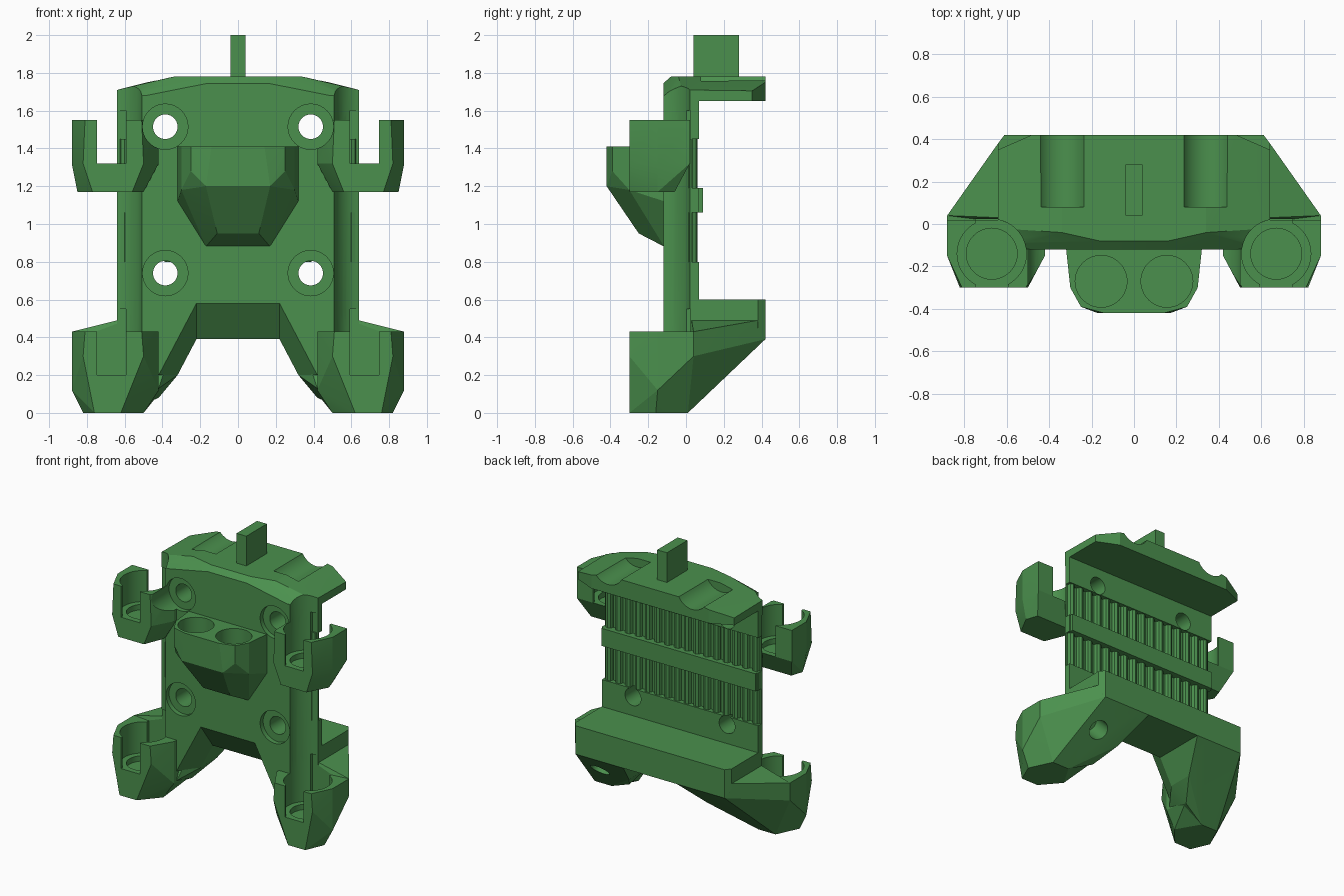
import bpy, bmesh, math
from mathutils import Vector, Matrix

green = bpy.data.materials.new("leaf_green")
green.diffuse_color = (0.07, 0.28, 0.075, 1)


def make(name, bm):
    bmesh.ops.recalc_face_normals(bm, faces=bm.faces)
    me = bpy.data.meshes.new(name)
    bm.to_mesh(me)
    bm.free()
    me.materials.append(green)
    ob = bpy.data.objects.new(name, me)
    bpy.context.collection.objects.link(ob)
    return ob


def hull(name, pts, mirror=False, s=1):
    """Convex solid around points; mirror adds the points' x-mirrored twins."""
    bm = bmesh.new()
    for x, y, z in pts:
        bm.verts.new((x * s, y, z))
        if mirror:
            bm.verts.new((-x, y, z))
    bmesh.ops.remove_doubles(bm, verts=bm.verts, dist=0.0001)
    res = bmesh.ops.convex_hull(bm, input=bm.verts)
    junk = {v for v in res["geom_interior"] + res["geom_unused"]
            if isinstance(v, bmesh.types.BMVert) and v.is_valid}
    bmesh.ops.delete(bm, geom=list(junk), context='VERTS')
    bmesh.ops.dissolve_limit(bm, angle_limit=0.01, verts=bm.verts, edges=bm.edges)
    return make(name, bm)


def box(name, x0, x1, y0, y1, z0, z1):
    return hull(name, [(x, y, z) for x in (x0, x1) for y in (y0, y1) for z in (z0, z1)])


def cyl(name, a, b, r, n=40):
    a, b = Vector(a), Vector(b)
    d = b - a
    bm = bmesh.new()
    m = Matrix.Translation((a + b) / 2) @ d.to_track_quat('Z', 'Y').to_matrix().to_4x4()
    bmesh.ops.create_cone(bm, cap_ends=True, segments=n, radius1=r, radius2=r,
                          depth=d.length, matrix=m)
    return make(name, bm)


def boolean(ob, others, op):
    """Apply a boolean with each helper, then discard the helper."""
    for o in others:
        mod = ob.modifiers.new("bool", 'BOOLEAN')
        mod.operation, mod.object, mod.solver = op, o, 'EXACT'
        bpy.context.view_layer.update()
        dg = bpy.context.evaluated_depsgraph_get()
        me = bpy.data.meshes.new_from_object(ob.evaluated_get(dg))
        ob.modifiers.clear()
        ob.data = me
        bpy.data.objects.remove(o)


# back plate with top shelf, bottom ledge and leg roots
frame = box("frame", -0.64, 0.64, -0.12, 0.07, 0.59, 1.68)
shelf = hull("shelf", [(0.64, -0.12, 1.65), (0.52, -0.12, 1.66), (0.16, -0.12, 1.745),
                       (0.16, -0.08, 1.78), (0.34, -0.04, 1.78), (0.64, -0.02, 1.71),
                       (0.34, 0.42, 1.78), (0.48, 0.42, 1.75), (0.48, 0.42, 1.65),
                       (0.64, 0.35, 1.65), (0.64, 0.35, 1.705)], mirror=True)
ledge = hull("ledge", [(0.23, -0.12, 0.60), (0.23, -0.12, 0.58), (0.23, 0.02, 0.39),
                       (0.23, 0.42, 0.60), (0.23, 0.42, 0.39)], mirror=True)
roots = [hull("leg_root", [(0.22, -0.12, 0.58), (0.42, -0.12, 0.2), (0.64, -0.12, 0.2),
                           (0.64, -0.12, 0.6), (0.22, -0.12, 0.6), (0.22, 0.02, 0.39),
                           (0.32, 0.02, 0.2), (0.22, 0.42, 0.39), (0.22, 0.42, 0.6),
                           (0.61, 0.42, 0.39), (0.61, 0.42, 0.6), (0.64, 0.38, 0.6),
                           (0.64, 0.38, 0.45), (0.32, 0.21, 0.2), (0.5, 0.2, 0.2)], s=s)
         for s in (-1, 1)]
boolean(frame, [shelf, ledge] + roots, 'UNION')

# round vertical side channels and the recesses behind the ribs
boolean(frame, [cyl("channel", (s * 0.67, -0.14, 0.43), (s * 0.67, -0.14, 2), 0.163)
                for s in (-1, 1)], 'DIFFERENCE')
boolean(frame, [box("recess", -0.7, 0.7, 0.032, 0.2, z, z + 0.26) for z in (0.8, 1.19)],
        'DIFFERENCE')
boolean(frame, [box("rail", -0.63, 0.63, 0.04, 0.09, 1.06, 1.19)], 'UNION')

foot = [(0.81, -0.3, 0.43), (0.82, -0.3, 0.3), (0.76, -0.3, 0), (0.62, -0.3, 0),
        (0.5, -0.3, 0.3), (0.51, -0.3, 0.43), (0.88, -0.15, 0.43), (0.88, -0.15, 0.12),
        (0.82, -0.16, 0), (0.42, -0.15, 0.43), (0.42, -0.15, 0.12), (0.5, -0.16, 0),
        (0.88, 0.04, 0.43), (0.88, 0.04, 0.3), (0.74, 0.01, 0), (0.6, 0.01, 0),
        (0.42, 0.1, 0.43), (0.42, 0.06, 0.1), (0.73, 0.22, 0.43), (0.61, 0.4, 0.4)]
heel = [(0.88, 0.04, 0.43), (0.88, 0.04, 0.3), (0.74, 0.01, 0), (0.6, 0.01, 0),
        (0.64, 0.03, 0.49), (0.64, 0.38, 0.49), (0.61, 0.42, 0.49), (0.61, 0.42, 0.39),
        (0.3, 0.42, 0.39), (0.3, 0.42, 0.49), (0.3, 0.04, 0.49), (0.32, 0.21, 0.2),
        (0.32, 0.02, 0.2), (0.42, -0.12, 0.13), (0.42, 0.06, 0.08)]
clip = [(0.81, -0.3, 1.55), (0.88, -0.15, 1.55), (0.88, 0.02, 1.55), (0.59, 0.02, 1.55),
        (0.42, -0.11, 1.55), (0.42, -0.15, 1.55), (0.51, -0.3, 1.55), (0.82, -0.3, 1.32),
        (0.88, -0.15, 1.32), (0.88, 0.02, 1.32), (0.59, 0.02, 1.32), (0.42, -0.15, 1.32),
        (0.42, -0.11, 1.32), (0.5, -0.3, 1.32), (0.77, -0.3, 1.17), (0.56, -0.3, 1.17),
        (0.85, -0.15, 1.17), (0.5, -0.15, 1.17), (0.82, -0.06, 1.17), (0.52, -0.06, 1.17)]
for s in (-1, 1):
    # feet and upper clips
    boolean(frame, [hull("part", p, s=s) for p in (foot, heel, clip)], 'UNION')
    cuts = []
    # wide sockets open at front and back, with a narrower seat in the floor
    for z0, z1 in ((0.2, 0.55), (1.32, 1.6)):
        x = s * 0.67
        cuts.append(cyl("socket", (x, -0.14, z0), (x, -0.14, z1), 0.163))
        cuts.append(cyl("seat", (x, -0.14, z0 - 0.04), (x, -0.14, z1), 0.12))
        cuts.append(box("slot", x - 0.077, x + 0.077, -0.4, 0.024, z0, z1))
    # screw holes with countersunk rims
    for z in (0.74, 1.515):
        cuts.append(cyl("rim", (s * 0.385, -0.4, z), (s * 0.385, -0.085, z), 0.12))
        cuts.append(cyl("hole", (s * 0.385, -0.4, z), (s * 0.385, 0.2, z), 0.065))
    # rounded troughs on the shelf
    cuts.append(cyl("trough", (s * 0.345, 0.08, 1.84), (s * 0.345, 0.6, 1.84), 0.125))
    boolean(frame, cuts, 'DIFFERENCE')
# drain hole under one foot
boolean(frame, [cyl("drain", (0.53, 0.33, 0.15), (0.53, 0.13, 0.35), 0.07)], 'DIFFERENCE')

# vertical rounded ribs on the back
bm = bmesh.new()
for z in (0.93, 1.32):
    for i in range(16):
        m = Matrix.Translation(((i - 7.5) * 0.08, 0.034, z))
        bmesh.ops.create_cone(bm, cap_ends=True, segments=8, radius1=0.028, radius2=0.028,
                              depth=0.26, matrix=m)
ribs = make("grip_ribs", bm)

# twin-bore front pouch
pouch = hull("front_pouch", [(0.32, -0.115, 1.41), (0.3, -0.3, 1.41), (0.25, -0.39, 1.41),
                             (0.14, -0.42, 1.41), (0.32, -0.115, 1.12), (0.3, -0.3, 1.18),
                             (0.25, -0.39, 1.28), (0.17, -0.42, 1.2), (0.11, -0.25, 0.95),
                             (0.17, -0.115, 0.88)], mirror=True)
boolean(pouch, [cyl("bore", (s * 0.155, -0.27, 1.22), (s * 0.155, -0.27, 1.5), 0.122)
                for s in (-1, 1)], 'DIFFERENCE')

# top fin
box("top_fin", -0.04, 0.04, 0.04, 0.28, 1.77, 2.0)

# smooth the round walls, keep all other edges crisp
for ob in (frame, pouch):
    bpy.ops.object.select_all(action='DESELECT')
    ob.select_set(True)
    bpy.context.view_layer.objects.active = ob
    bpy.ops.object.shade_smooth_by_angle(angle=math.radians(12))
